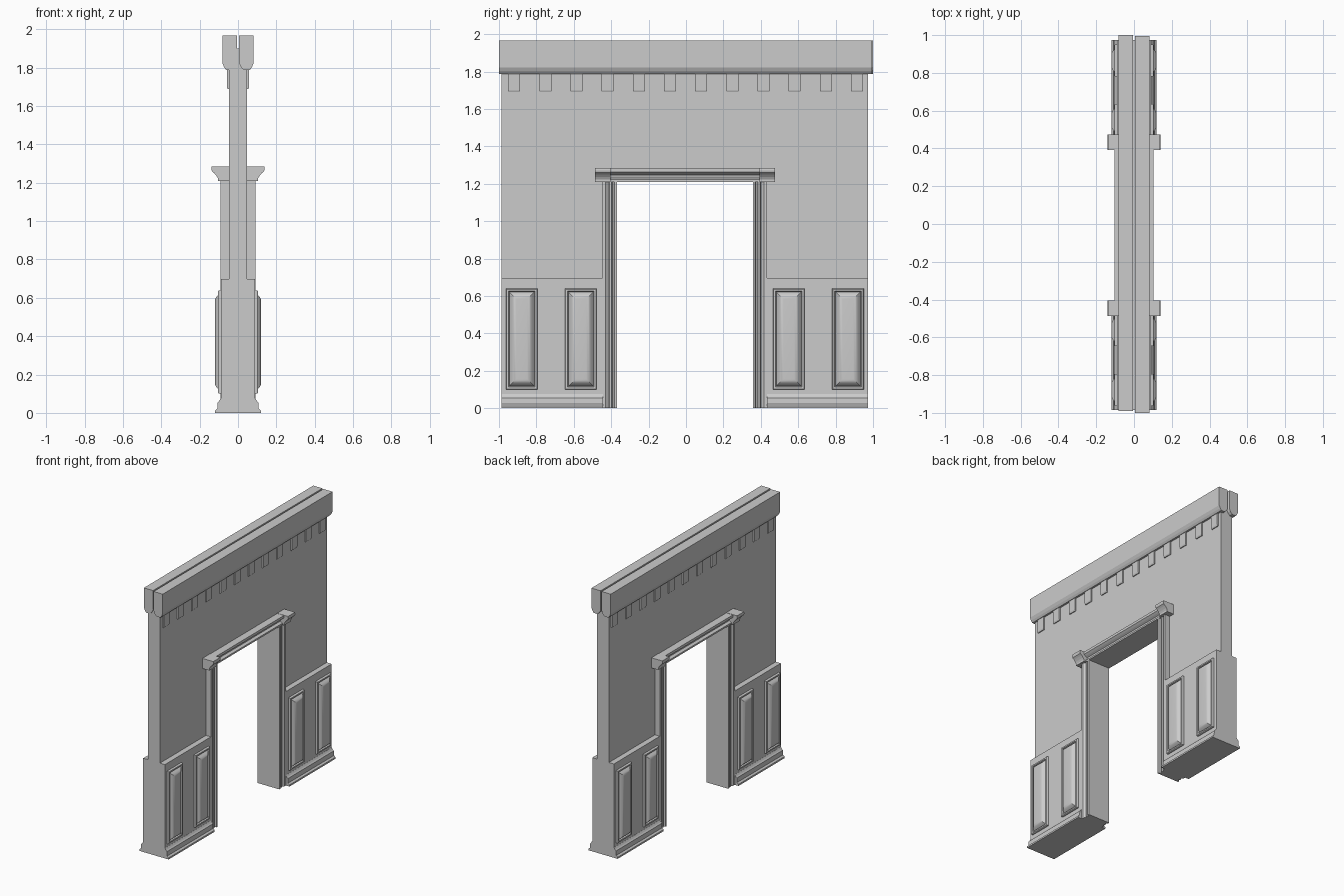
import bpy, bmesh

if "Cube" in bpy.data.objects:
    bpy.data.objects.remove(bpy.data.objects["Cube"])

CY = -0.006  # wall midpoint along y


def finish(name, bm, smooth=False):
    bmesh.ops.recalc_face_normals(bm, faces=bm.faces)
    me = bpy.data.meshes.new(name)
    bm.to_mesh(me)
    bm.free()
    ob = bpy.data.objects.new(name, me)
    bpy.context.collection.objects.link(ob)
    if smooth:
        bpy.ops.object.select_all(action='DESELECT')
        ob.select_set(True)
        bpy.context.view_layer.objects.active = ob
        bpy.ops.object.shade_smooth_by_angle()
    return ob


def extrude(name, prof, axis, a, b):
    """Extrude a closed profile: axis x uses (y,z), y uses (x,z), z uses (x,y)."""
    i = 'xyz'.index(axis)
    bm = bmesh.new()
    ends = []
    for t in (a, b):
        ring = []
        for p in prof:
            c = list(p)
            c.insert(i, t)
            ring.append(bm.verts.new(c))
        bm.faces.new(ring)
        ends.append(ring)
    n = len(prof)
    for k in range(n):
        m = (k + 1) % n
        bm.faces.new((ends[0][k], ends[0][m], ends[1][m], ends[1][k]))
    return finish(name, bm)


def both(half):
    """Mirror a half profile across x = 0 into a closed loop."""
    return half + [(-x, v) for x, v in reversed(half)]


def span(s, a, b):
    return sorted((CY + s * a, CY + s * b))


def panel(name, sx, y0, y1, z0, z1):
    # Raised field inside a shallow rim, lofted from nested rectangles
    rings = [(0, .085), (.001, .100), (.004, .104), (.014, .104), (.018, .094),
             (.022, .099), (.030, .109), (.038, .115), (.046, .119), (.056, .120)]
    bm = bmesh.new()
    prev = None
    for d, x in rings:
        ring = [bm.verts.new((sx * x, y, z)) for y, z in
                ((y0 + d, z0 + d), (y1 - d, z0 + d), (y1 - d, z1 - d), (y0 + d, z1 - d))]
        if prev:
            for k in range(4):
                m = (k + 1) % 4
                bm.faces.new((prev[k], prev[m], ring[m], ring[k]))
        prev = ring
    bm.faces.new(prev)
    ob = finish(name, bm, True)
    # make sure the open shell faces outward
    if ob.data.polygons[-1].normal.x * sx < 0:
        ob.data.flip_normals()


# Main wall with doorway
W, D = .98, .40
extrude("wall", [(CY - W, .0), (CY - D, 0), (CY - D, 1.23), (CY + D, 1.23),
                 (CY + D, 0), (CY + W, 0), (CY + W, 1.9), (CY - W, 1.9)], 'x', -.048, .048)

# Cornice: two rounded beams with a narrow gap
beam = [(.006, 1.967), (.006, 1.825), (.012, 1.808), (.030, 1.788), (.062, 1.788),
        (.072, 1.802), (.081, 1.822), (.081, 1.967)]
extrude("cornice_right", beam, 'y', -1.0, .995)
extrude("cornice_left", [(-x, z) for x, z in beam], 'y', -.99, 1.0)

# Dentil blocks under the cornice
for sx in (-1, 1):
    for i in range(12):
        y = -.919 + i * .1667
        z0, z1 = 1.69, 1.80
        extrude("dentil", [(sx * .04, z0), (sx * .054, z0), (sx * .058, z0 + .01),
                           (sx * .058, z1), (sx * .04, z1)], 'y', y - .032, y + .032)

# Wainscot, skirting, jambs and capitals on each side of the door
skirting = both([(.120, 0), (.120, .012), (.108, .022), (.106, .055), (.098, .063), (.090, .076)])
jamb_half = [(.090, .363), (.090, .375), (.076, .380), (.076, .388), (.084, .392),
             (.084, .402), (.076, .406), (.090, .424), (.090, .440)]
cap = both([(.105, 1.21), (.105, 1.223), (.112, 1.236), (.124, 1.25),
            (.136, 1.26), (.139, 1.272), (.137, 1.285)])
for s in (-1, 1):
    extrude("wainscot", both([(.089, 0), (.089, .697)]), 'y', *span(s, .439, W))
    extrude("skirting", skirting, 'y', *span(s, .439, W))
    extrude("door_jamb", [(x, CY + s * y) for x, y in both(jamb_half)], 'z', 0, 1.215)
    extrude("capital", cap, 'y', *span(s, .398, .481))
    for sx in (-1, 1):
        for a, b in ((.471, .641), (.787, .957)):
            panel("wainscot_panel", sx, *span(s, a, b), .10, .64)

# Moulded lintel across the opening
extrude("lintel", both([(.090, 1.21), (.090, 1.222), (.072, 1.232), (.076, 1.246),
                        (.090, 1.254), (.103, 1.264), (.103, 1.283)]), 'y', *span(1, -.40, .40))
